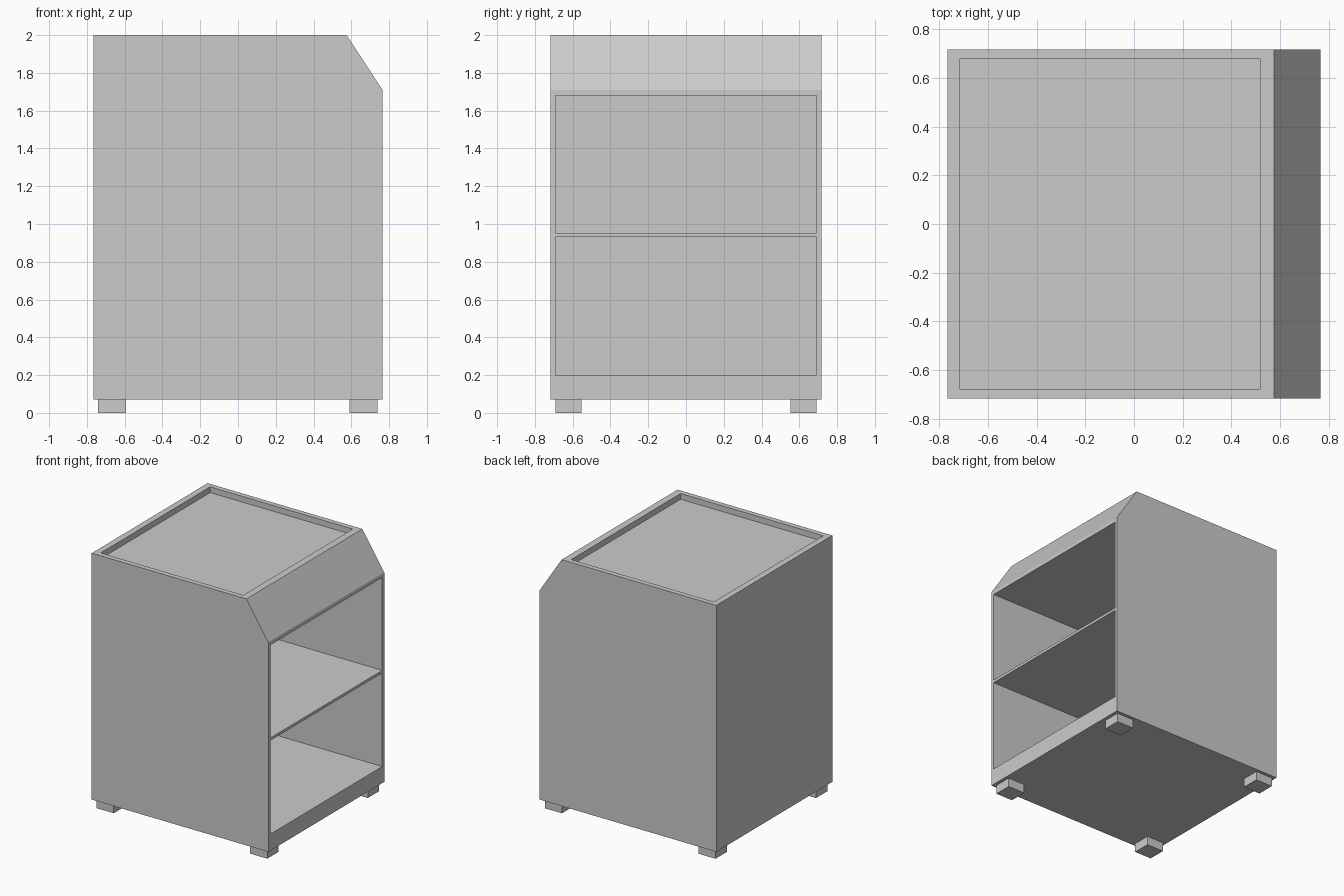
import bpy

if "Cube" in bpy.data.objects:
    bpy.data.objects.remove(bpy.data.objects["Cube"])


def prism(name, profile, y0, y1):
    """Extrude an x-z profile from y0 to y1."""
    n = len(profile)
    verts = [(x, y0, z) for x, z in profile] + [(x, y1, z) for x, z in profile]
    faces = [tuple(range(n)), tuple(range(2 * n - 1, n - 1, -1))]
    faces += [(i, i + n, (i + 1) % n + n, (i + 1) % n) for i in range(n)]
    mesh = bpy.data.meshes.new(name)
    mesh.from_pydata(verts, [], faces)
    obj = bpy.data.objects.new(name, mesh)
    bpy.context.collection.objects.link(obj)
    return obj


def box(name, x0, x1, y0, y1, z0, z1):
    return prism(name, [(x0, z0), (x1, z0), (x1, z1), (x0, z1)], y0, y1)


def carve(target, cutter):
    mod = target.modifiers.new(cutter.name, 'BOOLEAN')
    mod.operation = 'DIFFERENCE'
    mod.solver = 'EXACT'
    mod.object = cutter
    bpy.context.view_layer.objects.active = target
    bpy.ops.object.modifier_apply(modifier=mod.name)
    bpy.data.objects.remove(cutter, do_unlink=True)


# Cabinet body with sloped upper front edge
body = prism("cabinet_body",
             [(-0.765, 0.07), (0.765, 0.07), (0.765, 1.71), (0.575, 2.0), (-0.765, 2.0)],
             -0.717, 0.717)

# Two open compartments, leaving a thin shelf between them
for name, z0, z1 in (("lower_opening", 0.20, 0.932), ("upper_opening", 0.953, 1.68)):
    carve(body, box(name, -0.74, 0.9, -0.692, 0.692, z0, z1))

# Shallow tray recess in the top
carve(body, box("top_recess", -0.715, 0.52, -0.677, 0.677, 1.955, 2.1))

# Four block feet
for side, x0 in (("left", -0.74), ("right", 0.59)):
    for end, y0 in (("front", -0.692), ("back", 0.552)):
        box(f"{end}_{side}_foot", x0, x0 + 0.148, y0, y0 + 0.14, 0.0, 0.07)
